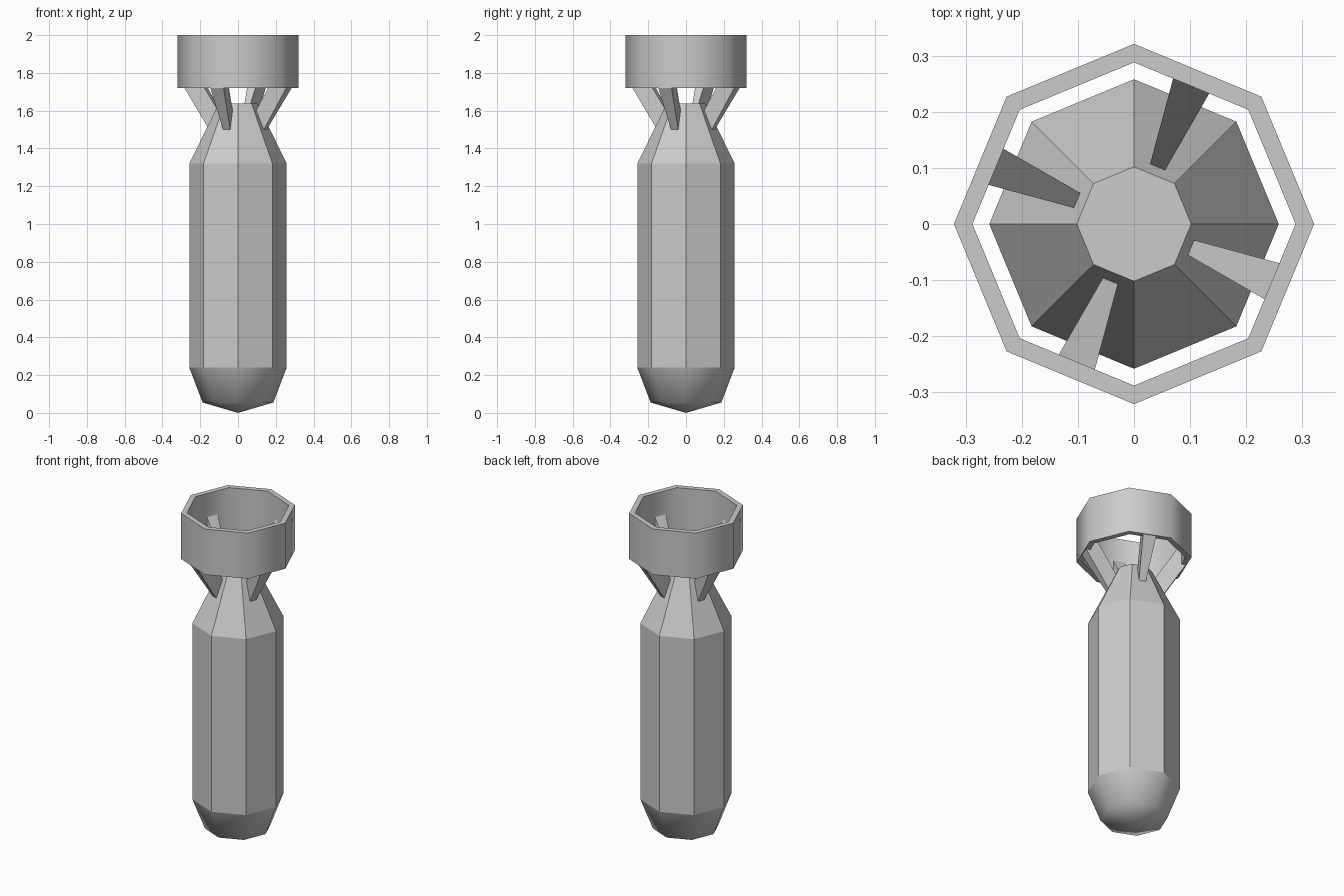
import bpy, bmesh, math
from mathutils import Matrix, Vector

if "Cube" in bpy.data.objects:
    bpy.data.objects.remove(bpy.data.objects["Cube"])

SIDES = 8


def new_object(name, bm):
    bmesh.ops.recalc_face_normals(bm, faces=bm.faces)
    mesh = bpy.data.meshes.new(name)
    bm.to_mesh(mesh)
    bm.free()
    obj = bpy.data.objects.new(name, mesh)
    bpy.context.collection.objects.link(obj)
    return obj


def add_ring(bm, r, z):
    if r == 0:
        return [bm.verts.new((0, 0, z))] * SIDES
    return [bm.verts.new((r * math.cos(math.tau * i / SIDES),
                          r * math.sin(math.tau * i / SIDES), z))
            for i in range(SIDES)]


def lathe(name, profile, closed=False, smooth=lambda z: False):
    """Octagonal lathe of (radius, z) points."""
    bm = bmesh.new()
    rings = [add_ring(bm, r, z) for r, z in profile]
    pairs = list(zip(rings, rings[1:]))
    if closed:
        pairs.append((rings[-1], rings[0]))
    for a, b in pairs:
        for i in range(SIDES):
            j = (i + 1) % SIDES
            quad = list(dict.fromkeys((a[i], a[j], b[j], b[i])))
            face = bm.faces.new(quad)
            face.smooth = smooth(face.calc_center_median().z)
            # hard edges where the shell turns sharply
    if not closed:
        bm.faces.new(rings[-1])
    bm.normal_update()
    for e in bm.edges:
        flat = abs(e.verts[0].co.z - e.verts[1].co.z) < 1e-5
        if flat and (closed or e.verts[0].co.z > 0.1):
            e.smooth = False
    return new_object(name, bm)


# Bomb-shaped body: softly shaded nose, faceted barrel and tail cone
lathe("body",
      [(0, 0), (0.187, 0.055), (0.258, 0.24), (0.258, 1.32), (0.102, 1.637)],
      smooth=lambda z: z < 0.24)

# Octagonal tail ring
lathe("tail_ring",
      [(0.321, 1.72), (0.321, 2.0), (0.288, 2.0), (0.288, 1.72)],
      closed=True, smooth=lambda z: 1.73 < z < 1.99)

# Four swept struts joining the cone to the ring, wider toward the ring
STRUT = [(0.09, 1.57), (0.13, 1.457), (0.293, 1.722), (0.272, 1.865)]
for k in range(4):
    bm = bmesh.new()
    sides = []
    for s in (-1, 1):
        sides.append([bm.verts.new((r, s * (0.0125 + (r - 0.095) * 0.13), z))
                      for r, z in STRUT])
        bm.faces.new(sides[-1])
    for i in range(4):
        j = (i + 1) % 4
        bm.faces.new((sides[0][i], sides[0][j], sides[1][j], sides[1][i]))
    turn = Matrix.Rotation(math.radians(67.5 + 90 * k), 3, 'Z')
    bmesh.ops.rotate(bm, verts=bm.verts, cent=Vector(), matrix=turn)
    new_object(f"tail_strut_{k + 1}", bm)
